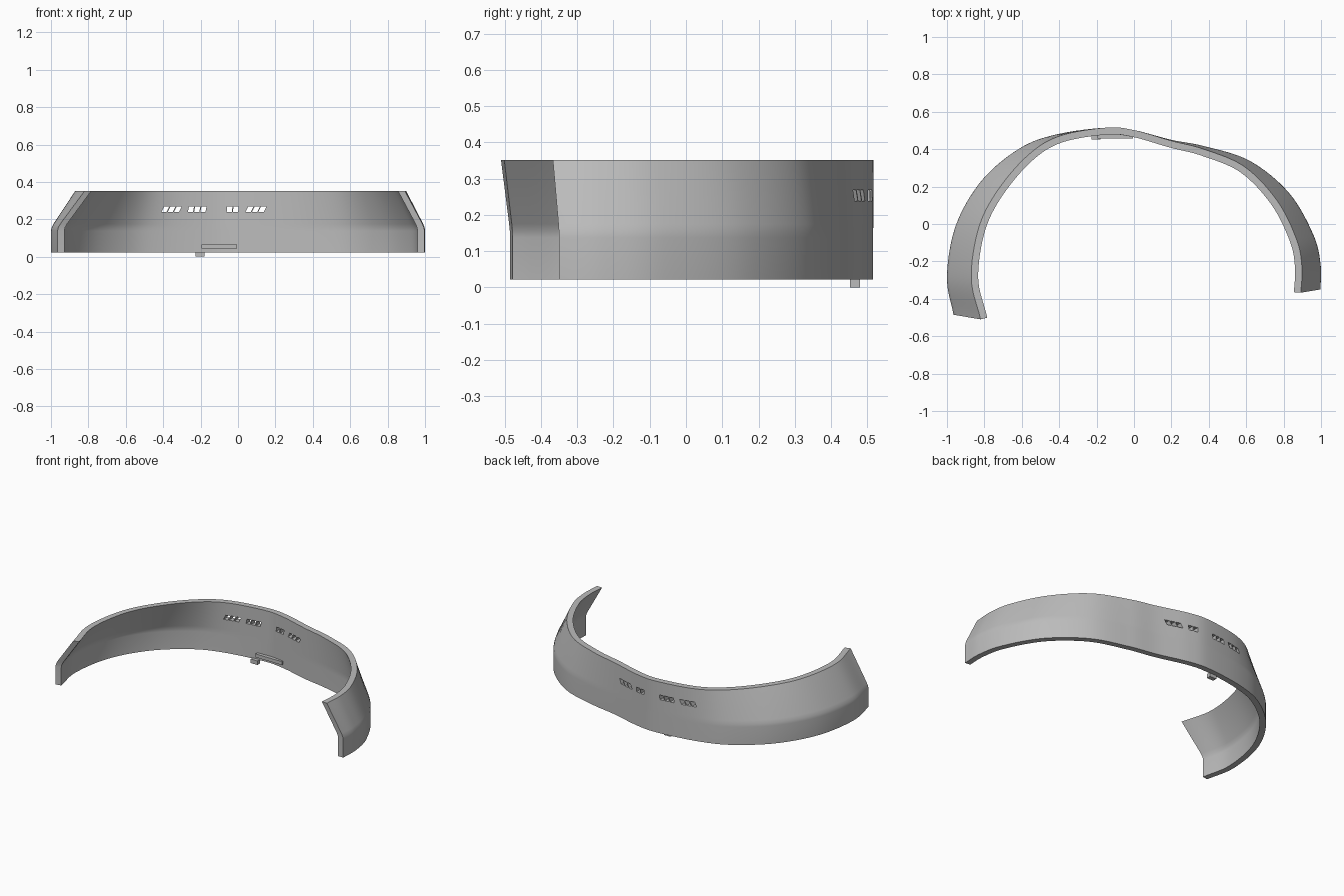
import bpy, bmesh
from mathutils import Vector, Matrix

if "Cube" in bpy.data.objects:
    bpy.data.objects.remove(bpy.data.objects["Cube"])

grey = bpy.data.materials.new("plain grey")
grey.use_nodes = True
colour = (0.5, 0.5, 0.5, 1)
grey.diffuse_color = colour
grey.node_tree.nodes["Principled BSDF"].inputs["Base Color"].default_value = colour

# Outer wall path: x, y at the base, then the lean in x, y at the rim
PATH = [Vector(p) for p in (
    (-.965, -.485, .145, -.025), (-1, -.28, .13, -.01), (-.952, -.006, .12, -.02),
    (-.813, .234, .08, -.06), (-.61, .405, .04, -.04), (-.41, .48, .01, -.01),
    (-.15, .515, 0, 0), (0, .502, 0, 0), (.2, .45, 0, -.005), (.38, .415, -.006, -.015),
    (.62, .337, -.03, -.03), (.83, .165, -.065, -.04), (.96, -.06, -.09, -.025),
    (.998, -.22, -.1, -.015), (.997, -.35, -.105, -.017))]
# Height and share of the lean, with a soft bend in the wall
LEVELS = ((.022, 0), (.138, 0), (.155, .025), (.175, .1), (.352, 1))
THICKNESS = .037


def smooth_path(points, steps):
    """Catmull-Rom curve through the points."""
    ext = [2 * points[0] - points[1]] + points + [2 * points[-1] - points[-2]]
    result = []
    for a, b, c, d in zip(ext, ext[1:], ext[2:], ext[3:]):
        for i in range(steps):
            t = i / steps
            result.append(b + (c - a) * t / 2 + (2 * a - 5 * b + 4 * c - d) * t * t / 2
                          + (3 * b - a - 3 * c + d) * t ** 3 / 2)
    return result + [points[-1]]


def finish(bm, name):
    bmesh.ops.recalc_face_normals(bm, faces=bm.faces)
    mesh = bpy.data.meshes.new(name)
    bm.to_mesh(mesh)
    bm.free()
    mesh.materials.append(grey)
    obj = bpy.data.objects.new(name, mesh)
    bpy.context.collection.objects.link(obj)
    return obj


def add_box(bm, low, high, slant=0):
    low, high = Vector(low), Vector(high)
    verts = bmesh.ops.create_cube(bm, size=1)["verts"]
    size, centre = high - low, (low + high) / 2
    for v in verts:
        lean = slant * v.co.z
        v.co = Vector(a * b for a, b in zip(v.co, size)) + centre
        v.co.x += lean


# Curved wall: sweep a bent, hollow-sided section along the path
samples = smooth_path(PATH, 8)
outer, inner = [], []
for z, share in LEVELS:
    line = [Vector((p[0] + p[2] * share, p[1] + p[3] * share, z)) for p in samples]
    outer.append(line)
    offset = []
    for i, p in enumerate(line):
        along = (line[min(i + 1, len(line) - 1)] - line[max(i - 1, 0)]).normalized()
        offset.append(p + Vector((along.y, -along.x, 0)) * THICKNESS)
    inner.append(offset)

bm = bmesh.new()
rows = [[bm.verts.new(p) for p in line] for line in outer + inner[::-1]]
for a, b in zip(rows, rows[1:] + rows[:1]):
    for i in range(len(samples) - 1):
        bm.faces.new((a[i], a[i + 1], b[i + 1], b[i]))
for end in (0, -1):
    for k in range(len(LEVELS) - 1):
        bm.faces.new((rows[k][end], rows[k + 1][end], rows[-2 - k][end], rows[-1 - k][end]))
wall = finish(bm, "curved_wall")

# Four groups of slanted vent slots cut through the back
bm = bmesh.new()
for start, stop, count, slant in ((-.405, -.305, 3, .015), (-.268, -.168, 3, .006),
                                  (-.062, .005, 2, .003), (.044, .148, 3, .015)):
    pitch = (stop - start) / count
    for i in range(count):
        x = start + i * pitch
        add_box(bm, (x + .003, .3, .239), (x + pitch - .003, .7, .269), slant)
cutter = finish(bm, "vent_cutter")
cutter.hide_render = True
cut = wall.modifiers.new("vents", "BOOLEAN")
cut.object = cutter
cut.operation = "DIFFERENCE"
cut.solver = "EXACT"
bpy.context.view_layer.objects.active = wall
wall.select_set(True)
bpy.ops.object.modifier_apply(modifier=cut.name)
bpy.data.objects.remove(cutter)
bpy.ops.object.shade_smooth_by_angle(angle=.75)

# Small ledge on the inner face and locating peg under the base
for name, low, high in (("inner_ledge", (-.195, .456, .044), (-.005, .49, .066)),
                        ("base_peg", (-.226, .452, 0), (-.178, .48, .026))):
    bm = bmesh.new()
    add_box(bm, low, high)
    finish(bm, name)
